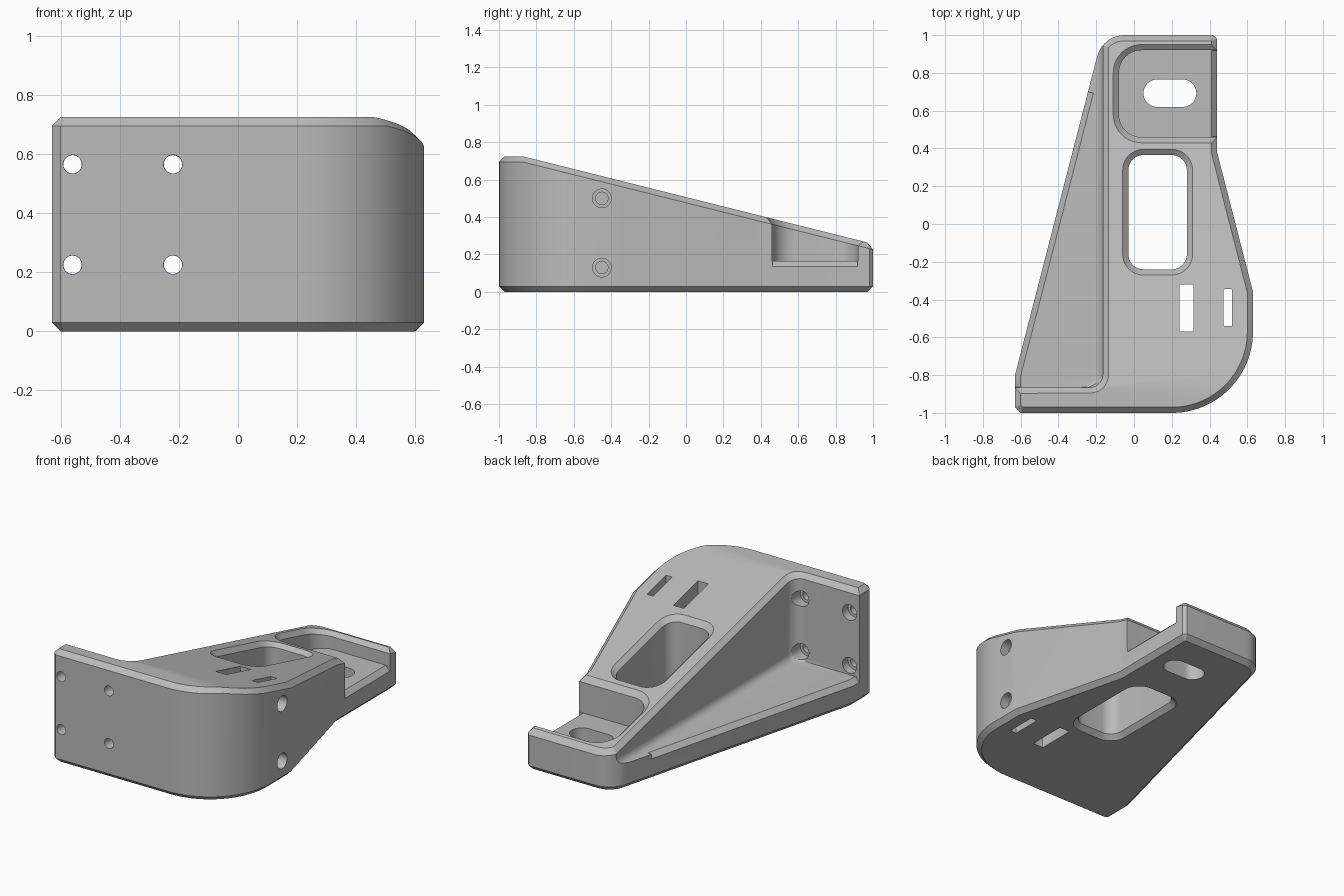
import bpy, bmesh
from math import sin, cos, radians, pi
from mathutils import Vector, Matrix

if "Cube" in bpy.data.objects:
    bpy.data.objects.remove(bpy.data.objects["Cube"])

CH = 0.03        # chamfer size
FLOOR = 0.165    # height of the pocket floors
KINK = -0.874    # where the flat top turns into the slope


def top(y):
    return 0.725 - 0.25 * max(0, y - KINK)


def arc(cx, cy, r, a0, a1, n):
    return [Vector((cx + r * cos(radians(a0 + (a1 - a0) * i / n)),
                    cy + r * sin(radians(a0 + (a1 - a0) * i / n)))) for i in range(n + 1)]


def rounded(x0, x1, y0, y1, r, n=10):
    return (arc(x1 - r, y0 + r, r, -90, 0, n) + arc(x1 - r, y1 - r, r, 0, 90, n)
            + arc(x0 + r, y1 - r, r, 90, 180, n) + arc(x0 + r, y0 + r, r, 180, 270, n))


def offset(pts, d):
    """Mitred outward offset of a counter-clockwise outline."""
    out = []
    for i, p in enumerate(pts):
        a = (p - pts[i - 1]).normalized()
        b = (pts[(i + 1) % len(pts)] - p).normalized()
        n1, n2 = Vector((a.y, -a.x)), Vector((b.y, -b.x))
        out.append(p + (n1 + n2) * (d / (1 + n1.dot(n2))))
    return out


def flat(pts, z, d=0, shift=0):
    return [(p.x + shift, p.y, z) for p in offset(pts, d)]


def sloped(pts, d, dz):
    return [(p.x, p.y, top(p.y) + dz) for p in offset(pts, d)]


def loft(name, rings, split=None):
    """Closed solid through rings of equal length."""
    bm = bmesh.new()
    vs = [[bm.verts.new(c) for c in ring] for ring in rings]
    n = len(vs[0])
    for a, b in zip(vs, vs[1:]):
        for i in range(n):
            j = (i + 1) % n
            bm.faces.new((a[i], a[j], b[j], b[i]))
    bm.faces.new(vs[0][::-1])
    cap = bm.faces.new(vs[-1])
    if split:
        bmesh.utils.face_split(cap, vs[-1][split[0]], vs[-1][split[1]])
    bmesh.ops.recalc_face_normals(bm, faces=bm.faces)
    me = bpy.data.meshes.new(name)
    bm.to_mesh(me)
    bm.free()
    ob = bpy.data.objects.new(name, me)
    bpy.context.collection.objects.link(ob)
    return ob


# Body: chamfered outline with a sloping top
outline = [Vector(p) for p in ((-0.63, KINK), (-0.63, -0.97), (-0.6, -1))]
bend = arc(0.2, -0.57, 0.43, -90, 0, 24)
kink_end = len(outline) + 12
outline += bend + [Vector(p) for p in ((0.63, -0.36), (0.44, 0.38), (0.44, 0.98), (0.42, 1))]
outline += arc(-0.05, 0.85, 0.15, 90, 165, 10) + [Vector((-0.63, -0.8))]
body = loft("bracket_body", [flat(outline, 0, -CH), flat(outline, CH),
                             sloped(outline, 0, -CH), sloped(outline, -CH, 0)], (0, kink_end))
cutters = []


def flare(pts):
    """Rings that chamfer the upper rim of an opening."""
    return [sloped(pts, 0, -CH), sloped(pts, 3 * CH, 2 * CH)]


# Open side pocket with a filleted wall foot
side = rounded(-1.2, -0.165, -0.865, 1.02, 0.07)
R = 0.05
foot = [flat(side, FLOOR + R * (1 - cos(a)), 0, -R * (1 - sin(a)))
        for a in [pi / 2 * i / 6 for i in range(7)]]
cutters.append(loft("side_pocket", foot + flare(side)))

# Rear recess, open to the side
rear = rounded(-0.08, 1.0, 0.46, 0.92, 0.12)
cutters.append(loft("rear_recess", [flat(rear, FLOOR)] + flare(rear)))

# Window chamfered on both faces
window = rounded(-0.03, 0.28, -0.24, 0.365, 0.08)
cutters.append(loft("window", [flat(window, -CH, 2 * CH), flat(window, CH)] + flare(window)))

# Straight through slots
for name, pts in (("mounting_slot", rounded(0.05, 0.33, 0.62, 0.765, 0.072)),
                  ("wide_slit", rounded(0.24, 0.315, -0.57, -0.32, 0.004, 2)),
                  ("narrow_slit", rounded(0.475, 0.52, -0.54, -0.345, 0.004, 2))):
    cutters.append(loft(name, [flat(pts, -0.1), flat(pts, 1)]))


# Chamfers along the open floor edges
def wedge(name, p0, p1):
    p0, p1 = Vector(p0), Vector(p1)
    d = (p1 - p0).normalized()
    n = Vector((d.y, -d.x))
    tri = ((-0.05, 0.02), (0.03, -0.06), (0.03, 0.02))
    cutters.append(loft(name, [[(*(p + n * u), FLOOR + v) for u, v in tri] for p in (p0, p1)]))


wedge("side_floor_chamfer", (-0.244, 0.7), (-0.63, -0.8))
wedge("corner_floor_chamfer", (-0.63, -0.79), (-0.63, -0.864))
wedge("rear_floor_chamfer", (0.44, 0.462), (0.44, 0.918))


# Stepped bolt holes
def bolt_hole(name, loc, axis, profile):
    rot = Vector(axis).to_track_quat("Z", "Y").to_matrix().to_4x4()
    m = Matrix.Translation(loc) @ rot
    rings = [[m @ Vector((r * cos(2 * pi * i / 32), r * sin(2 * pi * i / 32), h))
              for i in range(32)] for h, r in profile]
    cutters.append(loft(name, rings))


for x in (-0.56, -0.22):
    for z in (0.225, 0.565):
        bolt_hole("plate_hole", (x, -1, z), (0, 1, 0),
                  ((-0.02, 0.035), (0.005, 0.031), (0.08, 0.031), (0.08, 0.05), (0.17, 0.05)))
for z in (0.13, 0.5):
    bolt_hole("side_hole", (0.63, -0.45, z), (-1, 0, 0),
              ((-0.05, 0.05), (0.06, 0.05), (0.06, 0.033), (0.43, 0.033)))


# Cut the openings one by one, taking the first solver that gives a sound solid
def volume(me):
    bm = bmesh.new()
    bm.from_mesh(me)
    v = bm.calc_volume(signed=True)
    bm.free()
    return v


def cut(cutter):
    before = volume(body.data)
    for solver in ("MANIFOLD", "EXACT", "FLOAT"):
        mod = body.modifiers.new(cutter.name, "BOOLEAN")
        mod.operation = "DIFFERENCE"
        mod.solver = solver
        mod.object = cutter
        bpy.context.view_layer.update()
        deps = bpy.context.evaluated_depsgraph_get()
        result = bpy.data.meshes.new_from_object(body.evaluated_get(deps))
        body.modifiers.remove(mod)
        if before * 0.5 < volume(result) < before - 1e-6:
            body.data = result
            return


for c in cutters:
    cut(c)
    bpy.data.objects.remove(c)

# Plain grey finish
grey = bpy.data.materials.new("plain_grey")
grey.use_nodes = True
colour = (0.5, 0.5, 0.5, 1)
grey.diffuse_color = colour
grey.node_tree.nodes["Principled BSDF"].inputs["Base Color"].default_value = colour
body.data.materials.clear()
body.data.materials.append(grey)
for poly in body.data.polygons:
    poly.material_index = 0

bpy.ops.object.select_all(action="DESELECT")
body.select_set(True)
bpy.context.view_layer.objects.active = body
bpy.ops.object.shade_smooth_by_angle(angle=radians(25))
